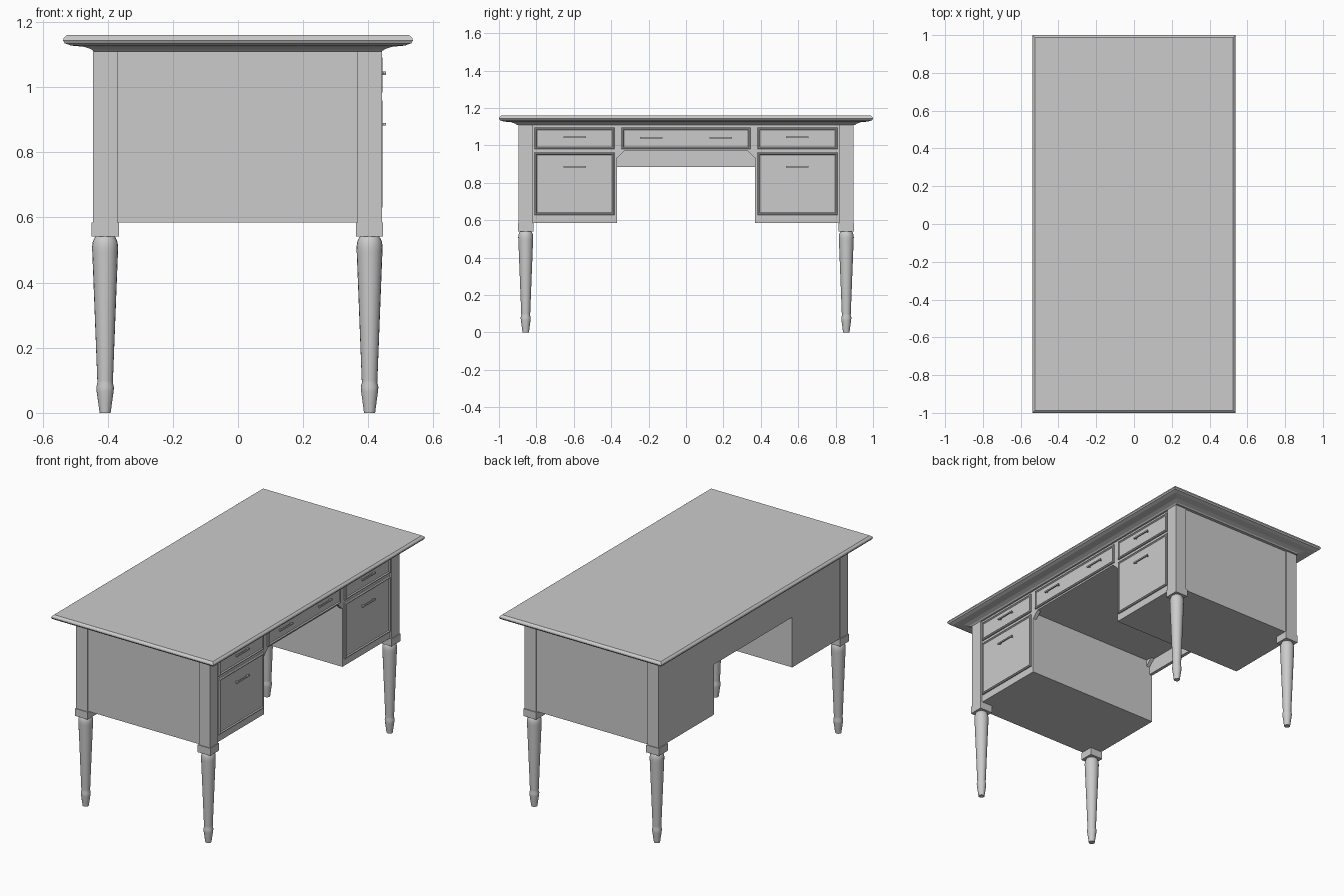
import bpy, bmesh, math

if "Cube" in bpy.data.objects:
    bpy.data.objects.remove(bpy.data.objects["Cube"])


def finish(name, bm, smooth=False):
    bmesh.ops.recalc_face_normals(bm, faces=bm.faces)
    me = bpy.data.meshes.new(name)
    bm.to_mesh(me)
    bm.free()
    ob = bpy.data.objects.new(name, me)
    bpy.context.collection.objects.link(ob)
    if smooth:
        bpy.ops.object.select_all(action='DESELECT')
        ob.select_set(True)
        bpy.context.view_layer.objects.active = ob
        bpy.ops.object.shade_smooth_by_angle(angle=math.radians(35))
    return ob


def loft(name, rings, smooth=False):
    """Skin a list of equal-length point rings and cap both ends."""
    bm = bmesh.new()
    vr = [[bm.verts.new(p) for p in r] for r in rings]
    n = len(vr[0])
    for a, b in zip(vr, vr[1:]):
        for i in range(n):
            j = (i + 1) % n
            bm.faces.new((a[i], a[j], b[j], b[i]))
    bm.faces.new(vr[0])
    bm.faces.new(vr[-1])
    return finish(name, bm, smooth)


def rect_z(x0, x1, y0, y1, z):
    return [(x0, y0, z), (x1, y0, z), (x1, y1, z), (x0, y1, z)]


def rect_x(x, y0, y1, z0, z1):
    return [(x, y0, z0), (x, y1, z0), (x, y1, z1), (x, y0, z1)]


def box(name, x0, x1, y0, y1, z0, z1):
    return loft(name, [rect_z(x0, x1, y0, y1, z0), rect_z(x0, x1, y0, y1, z1)])


# Table top with rounded edge and cove moulding underneath: (z, inset)
edge = [(1.11, 0.095), (1.116, 0.088), (1.124, 0.066), (1.128, 0.024), (1.135, 0.005),
        (1.143, 0.0), (1.151, 0.002), (1.157, 0.008), (1.16, 0.012)]
loft("table_top", [rect_z(-0.537 + i, 0.537 - i, -1 + i, 1 - i, z) for z, i in edge])

# Carcass: centre drawer housing and back panel over the knee space
box("centre_housing", -0.435, 0.432, -0.37, 0.37, 0.97, 1.114)
box("back_panel", -0.444, -0.425, -0.84, 0.84, 0.885, 1.114)

# Turned leg profile: (radius, z)
leg = [(0.017, 0), (0.021, 0.03), (0.026, 0.065), (0.027, 0.08), (0.0235, 0.092),
       (0.024, 0.10), (0.031, 0.28), (0.0395, 0.495), (0.040, 0.51), (0.038, 0.525),
       (0.034, 0.535), (0.030, 0.541)]
SIDES = 20


def drawer(name, y0, y1, z0, z1):
    """Drawer front with a raised rim around a slightly sunk panel."""
    steps = [(0.42, 0), (0.439, 0), (0.444, 0.004), (0.444, 0.009), (0.438, 0.013)]
    loft(name, [rect_x(x, y0 + i, y1 - i, z0 + i, z1 - i) for x, i in steps])


def handle(name, y, z):
    """Slim bar pull on two short posts."""
    box(name + "_bar", 0.447, 0.454, y - 0.06, y + 0.06, z - 0.004, z + 0.004)
    for k, s in enumerate((-1, 1)):
        c = y + s * 0.05
        box(f"{name}_post_{k}", 0.436, 0.449, c - 0.004, c + 0.004, z - 0.003, z + 0.003)


for side, s in (("left", -1), ("right", 1)):
    def span(a, b):
        return min(s * a, s * b), max(s * a, s * b)

    # Pedestal
    box(f"{side}_pedestal", -0.444, 0.432, *span(0.37, 0.888), 0.585, 1.114)

    # Pedestal drawers and pulls
    drawer(f"{side}_small_drawer", *span(0.383, 0.81), 0.98, 1.095)
    drawer(f"{side}_large_drawer", *span(0.383, 0.81), 0.628, 0.962)
    handle(f"{side}_small_handle", s * 0.595, 1.045)
    handle(f"{side}_large_handle", s * 0.595, 0.886)
    handle(f"{side}_centre_handle", s * 0.185, 1.041)

    # Corner brackets in the knee space
    for end, x0, x1 in (("front", 0.41, 0.432), ("back", -0.425, -0.403)):
        tri = [(0.372, 0.93), (0.372, 0.972), (0.328, 0.972)]
        loft(f"{side}_{end}_bracket", [[(x, s * y, z) for y, z in tri] for x in (x0, x1)])

    # Corner posts, collars and turned legs
    for end, cx in (("front", 0.404), ("back", -0.408)):
        cy = s * 0.857
        tag = f"{side}_{end}"
        box(f"{tag}_post", cx - 0.0375, cx + 0.0375, cy - 0.0375, cy + 0.0375, 0.58, 1.114)
        box(f"{tag}_collar", cx - 0.042, cx + 0.042, cy - 0.042, cy + 0.042, 0.541, 0.585)
        rings = [[(cx + r * math.cos(2 * math.pi * i / SIDES),
                   cy + r * math.sin(2 * math.pi * i / SIDES), z) for i in range(SIDES)]
                 for r, z in leg]
        loft(f"{tag}_leg", rings, smooth=True)

# Wide centre drawer
drawer("centre_drawer", -0.345, 0.345, 0.98, 1.095)
